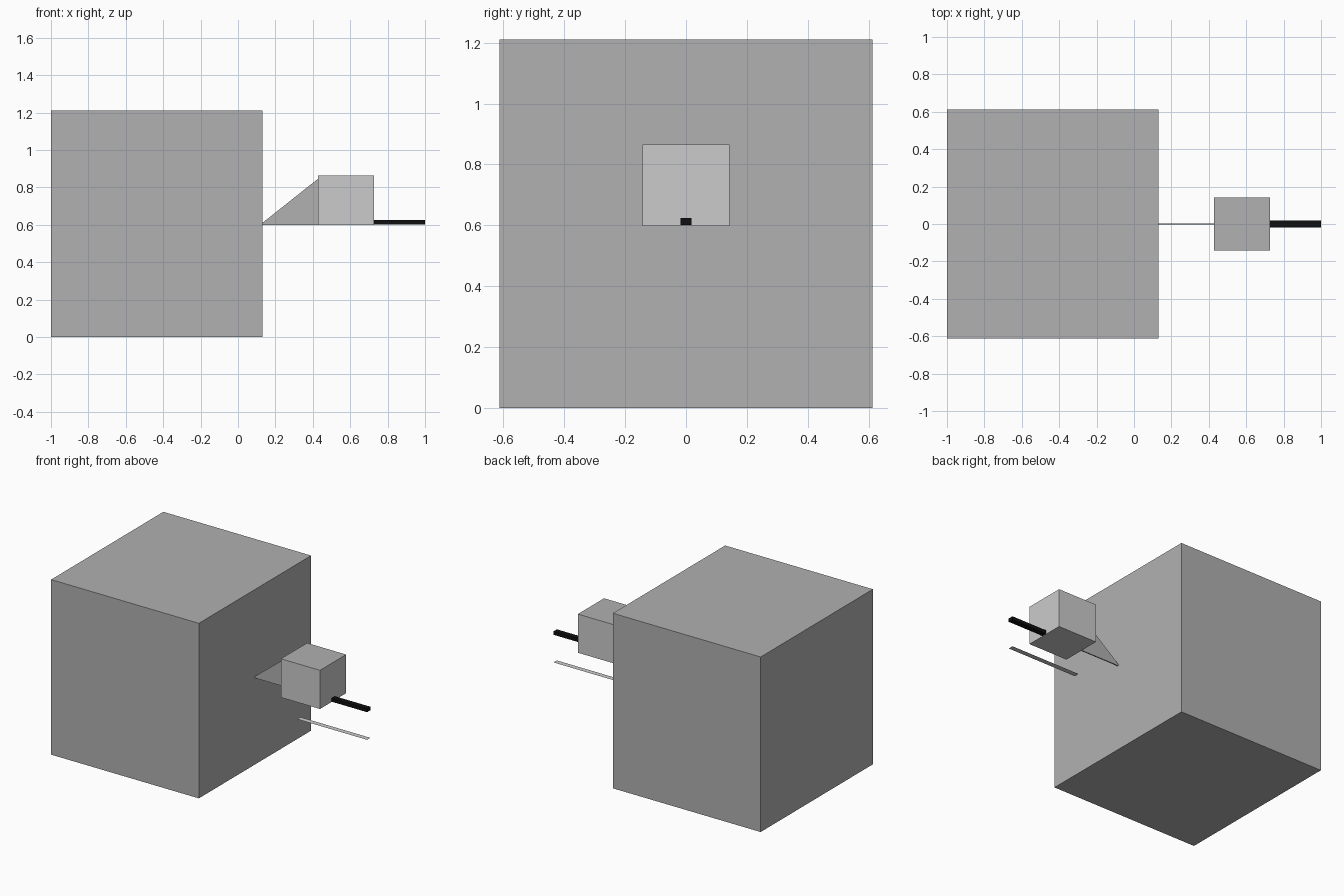
import bpy
import bmesh

if "Cube" in bpy.data.objects:
    bpy.data.objects.remove(bpy.data.objects["Cube"])


def material(name, v):
    m = bpy.data.materials.new(name)
    m.diffuse_color = (v, v, v, 1)
    m.use_nodes = True
    m.node_tree.nodes["Principled BSDF"].inputs["Base Color"].default_value = m.diffuse_color
    return m


dark = material("dark_grey", 0.44)
light = material("light_grey", 0.8)
black = material("black", 0.005)


def extrude_profile(name, points, y0, y1, mats):
    """Extrude an x/z outline along y; a zero-height outline is not used here."""
    bm = bmesh.new()
    face = bm.faces.new([bm.verts.new((x, y0, z)) for x, z in points])
    out = bmesh.ops.extrude_face_region(bm, geom=[face])
    verts = [g for g in out["geom"] if isinstance(g, bmesh.types.BMVert)]
    bmesh.ops.translate(bm, verts=verts, vec=(0, y1 - y0, 0))
    bmesh.ops.recalc_face_normals(bm, faces=bm.faces)
    return finish(name, bm, mats)


def finish(name, bm, mats):
    me = bpy.data.meshes.new(name)
    bm.to_mesh(me)
    bm.free()
    for m in mats:
        me.materials.append(m)
    ob = bpy.data.objects.new(name, me)
    bpy.context.collection.objects.link(ob)
    return ob


def box(name, x0, x1, half_y, z0, z1, mats):
    return extrude_profile(name, [(x0, z0), (x1, z0), (x1, z1), (x0, z1)],
                           -half_y, half_y, mats)


# Large main block
box("main_block", -1.0, 0.13, 0.613, 0.0, 1.21, [dark])

# Thin triangular fin joining the two blocks
extrude_profile("fin", [(0.13, 0.60), (0.43, 0.60), (0.43, 0.848), (0.13, 0.61)],
                -0.004, 0.004, [dark])

# Small block: light sides, dark top
small = box("small_block", 0.428, 0.727, 0.143, 0.598, 0.865, [light, dark])
for p in small.data.polygons:
    p.material_index = 1 if p.normal.z > 0.9 else 0

# Black rod running out of the small block
box("rod", 0.465, 1.0, 0.018, 0.601, 0.625, [black])

# Flat strip floating below the rod
bm = bmesh.new()
bm.faces.new([bm.verts.new((x, y, 0.41)) for x, y in
              ((0.465, -0.018), (1.0, -0.018), (1.0, 0.018), (0.465, 0.018))])
finish("strip", bm, [light])
